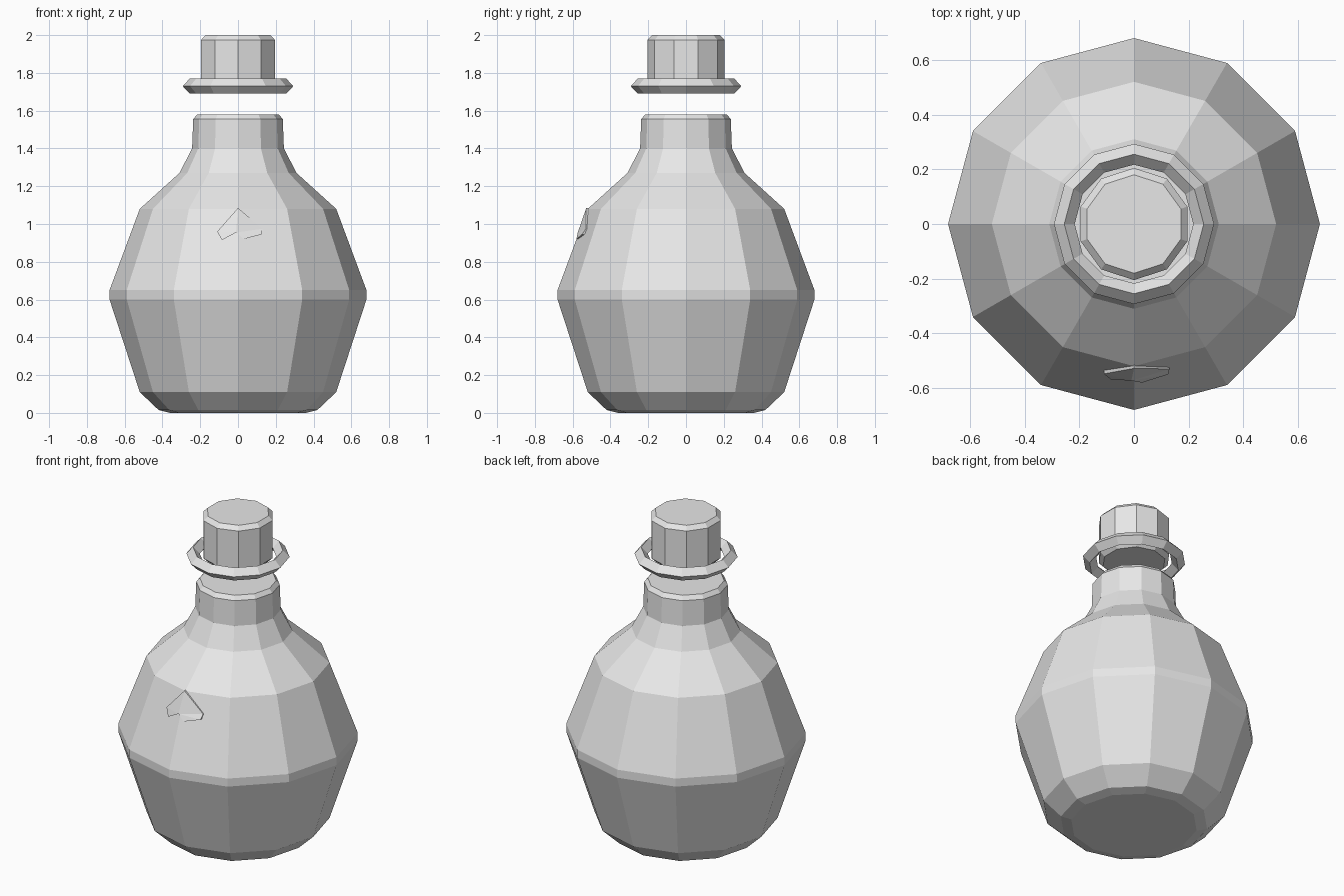
import bpy
import bmesh
from math import sin, cos, tau

cube = bpy.data.objects.get("Cube")
if cube:
    bpy.data.objects.remove(cube, do_unlink=True)

grey = bpy.data.materials.new("light grey")
grey.use_nodes = True
colour = (0.8, 0.8, 0.8, 1)
grey.diffuse_color = colour
grey.node_tree.nodes["Principled BSDF"].inputs["Base Color"].default_value = colour


def finish(name, bm):
    bmesh.ops.recalc_face_normals(bm, faces=bm.faces)
    mesh = bpy.data.meshes.new(name)
    bm.to_mesh(mesh)
    bm.free()
    mesh.materials.append(grey)
    obj = bpy.data.objects.new(name, mesh)
    bpy.context.collection.objects.link(obj)
    return obj


def lathe(name, profile, sides, closed_loop=False):
    """Spin (radius, height) points; cap both ends or join them as a ring."""
    bm = bmesh.new()
    # one vertex always points straight to the front
    rings = [[bm.verts.new((r * sin(tau * i / sides), -r * cos(tau * i / sides), z))
              for i in range(sides)] for r, z in profile]
    pairs = list(zip(rings, rings[1:]))
    if closed_loop:
        pairs.append((rings[-1], rings[0]))
    else:
        bm.faces.new(rings[0])
        bm.faces.new(rings[-1])
    for low, high in pairs:
        for i in range(sides):
            j = (i + 1) % sides
            bm.faces.new((low[i], low[j], high[j], high[i]))
    return finish(name, bm)


# Flask with a rounded foot, wide belly and bevelled neck
lathe("flask_body", [(0.36, 0), (0.42, 0.015), (0.52, 0.11), (0.68, 0.6),
                     (0.68, 0.65), (0.52, 1.08), (0.31, 1.27), (0.243, 1.4),
                     (0.237, 1.555), (0.217, 1.58)], 12)

# Diamond-section ring floating above the neck
lathe("neck_ring", [(0.255, 1.69), (0.293, 1.73), (0.255, 1.77), (0.217, 1.73)],
      12, closed_loop=True)

# Ten-sided stopper
lathe("stopper", [(0.18, 1.715), (0.205, 1.74), (0.205, 1.975), (0.18, 2)], 10)

# Small faceted emblem half sunk into the front of the flask
bm = bmesh.new()
outline = [(0, -0.528, 1.085), (-0.11, -0.548, 0.96), (-0.085, -0.568, 0.915),
           (-0.01, -0.573, 0.955), (0.03, -0.58, 0.92), (0.125, -0.55, 0.945),
           (0.13, -0.53, 0.975)]
front = [bm.verts.new(p) for p in outline]
back = [bm.verts.new((x, -0.47, z)) for x, y, z in outline]
notch = front[3]
for i, v in enumerate(front):
    j = (i + 1) % len(front)
    bm.faces.new((v, front[j], back[j], back[i]))
    if notch not in (v, front[j]):
        bm.faces.new((notch, v, front[j]))
bm.faces.new(back)
finish("front_emblem", bm)
